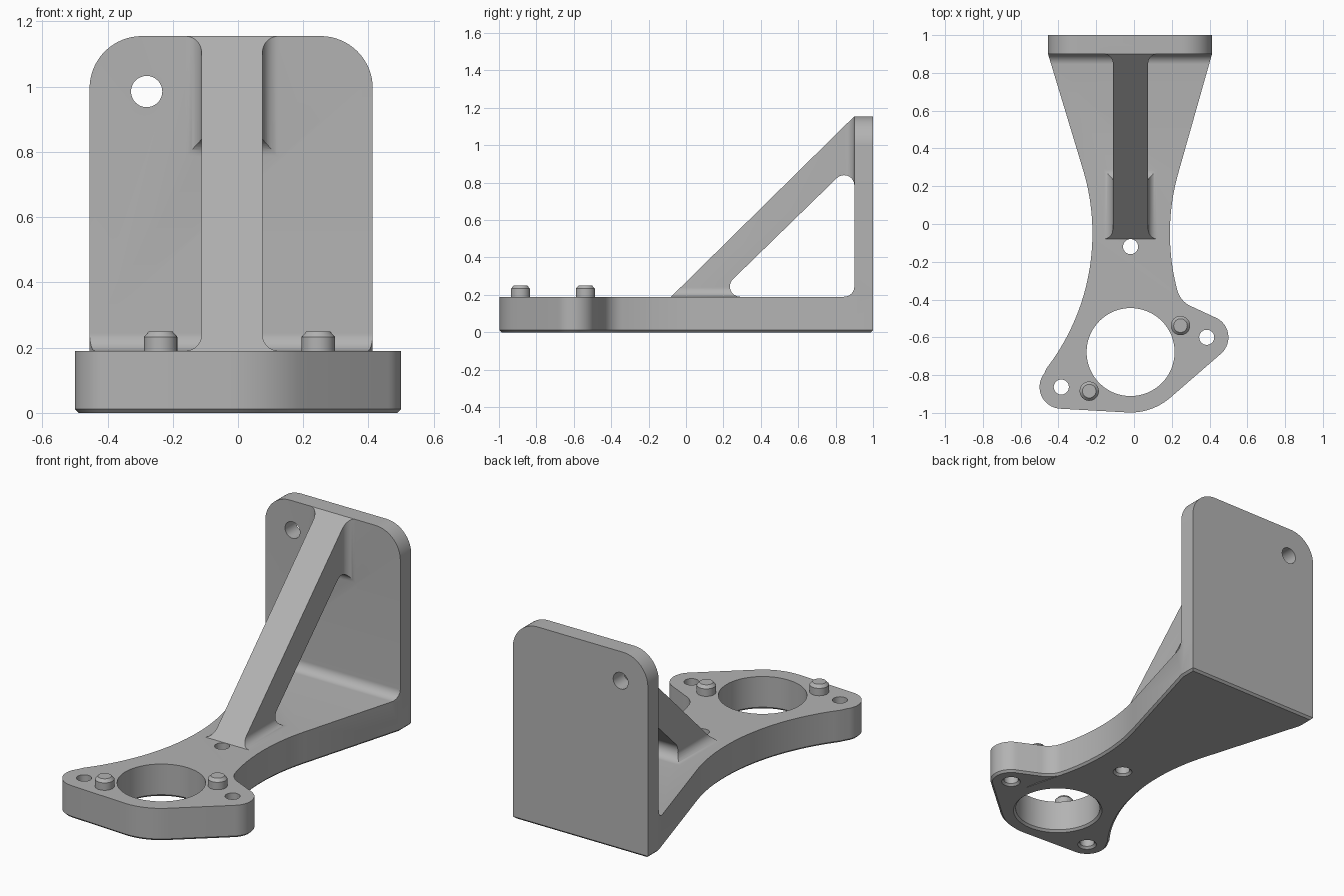
import bpy, bmesh, math
from mathutils import Vector

if "Cube" in bpy.data.objects:
    bpy.data.objects.remove(bpy.data.objects["Cube"], do_unlink=True)

grey = bpy.data.materials.new("machined grey")
grey.use_nodes = True
COLOUR = (0.45, 0.45, 0.45, 1)
grey.diffuse_color = COLOUR
grey.node_tree.nodes["Principled BSDF"].inputs["Base Color"].default_value = COLOUR


def arc(cx, cy, r, start, end, n=12):
    angles = [math.radians(start + (end - start) * i / n) for i in range(n + 1)]
    return [(cx + r * math.cos(a), cy + r * math.sin(a)) for a in angles]


def add_object(name, bm):
    bmesh.ops.recalc_face_normals(bm, faces=bm.faces)
    mesh = bpy.data.meshes.new(name)
    bm.to_mesh(mesh)
    bm.free()
    mesh.materials.append(grey)
    obj = bpy.data.objects.new(name, mesh)
    bpy.context.collection.objects.link(obj)
    return obj


def prism(name, points, axis, low, high, chamfer=0):
    """Extrude a 2D outline along an axis; chamfer is on the low end."""
    place = {"x": lambda p: (low, *p), "y": lambda p: (p[0], low, p[1]),
             "z": lambda p: (*p, low)}[axis]
    bm = bmesh.new()
    face = bm.faces.new([bm.verts.new(place(p)) for p in points])
    move = Vector([(high - low) * (axis == a) for a in "xyz"])
    result = bmesh.ops.extrude_face_region(bm, geom=[face], use_keep_orig=True)
    bmesh.ops.translate(bm, vec=move, verts=[g for g in result["geom"]
                                             if isinstance(g, bmesh.types.BMVert)])
    if chamfer:
        bmesh.ops.recalc_face_normals(bm, faces=bm.faces)
        bmesh.ops.bevel(bm, geom=list(face.edges), offset=chamfer,
                        segments=1, affect="EDGES")
    return add_object(name, bm)


def lathe(name, x, y, rings, sides=40):
    """Round solid standing on z, given (radius, height) rings."""
    bm = bmesh.new()
    loops = [[bm.verts.new((px, py, z)) for px, py in arc(x, y, r, 0, 360, sides)[:-1]]
             for r, z in rings]
    for a, b in zip(loops, loops[1:]):
        for i in range(sides):
            j = (i + 1) % sides
            bm.faces.new((a[i], a[j], b[j], b[i]))
    bm.faces.new(loops[0])
    bm.faces.new(loops[-1])
    return add_object(name, bm)


def combine(target, tool, operation):
    mod = target.modifiers.new(operation.lower(), "BOOLEAN")
    mod.operation, mod.solver, mod.object = operation, "EXACT", tool
    bpy.context.view_layer.objects.active = target
    bpy.ops.object.modifier_apply(modifier=mod.name)
    bpy.data.objects.remove(tool, do_unlink=True)


FLOOR, TOP, LEFT, RIGHT = 0.19, 1.155, 0.413, -0.455
RIB_L, RIB_R, FILLET = 0.075, -0.112, 0.05
MID = -0.018

# Base outline: motor flange, two lugs, waisted neck, square back
outline = (arc(MID, -0.678, 0.32, 267, 311.6)
           + arc(0.385, -0.6, 0.115, -48.4, 71, 16)
           + arc(0.355, -0.317, 0.13, 251, 194.5)
           + arc(1.36, -0.05, 1.17, 194.9, 164, 20)
           + [(LEFT, 0.9), (LEFT, 1), (RIGHT, 1), (RIGHT, 0.9)]
           + arc(-1.39, -0.05, 1.17, 16, -37.5, 28)
           + arc(-0.385, -0.863, 0.115, 142.5, 267, 16))
bracket = prism("bracket", outline, "z", 0, FLOOR, 0.012)

# Upright back plate with rounded top corners
R = 0.16
plate = prism("back_plate", [(RIGHT, FLOOR), (LEFT, FLOOR)]
              + arc(LEFT - R, TOP - R, R, 0, 90, 16)
              + arc(RIGHT + R, TOP - R, R, 90, 180, 16), "y", 0.9, 1)
combine(bracket, plate, "UNION")

# Fillet where the plate meets the base, trimmed to the base outline
corner = prism("corner_fillet", arc(0.845, 0.245, 0.055, 0, -90)
               + [(0.845, 0.17), (0.93, 0.17), (0.93, 0.245)], "x", -0.5, 0.5)
combine(corner, prism("trim", outline, "z", 0.1, 0.4), "INTERSECT")
combine(bracket, corner, "UNION")


# Diagonal rib with rounded window ends
def rib(name, low, high):
    profile = ([(-0.1, 0.17), (0.29, 0.17)]
               + arc(0.29, 0.245, 0.055, 270, 135)
               + arc(0.845, 0.785, 0.055, 135, 0)
               + [(0.93, 0.785), (0.93, TOP), (0.9, TOP)])
    return prism(name, profile, "x", low, high)


combine(bracket, rib("rib", RIB_R, RIB_L), "UNION")

# Fillets flaring the rib sides into the plate and into the base
for side, edge in ((1, RIB_L), (-1, RIB_R)):
    c = edge + side * FILLET
    for axis, wall, out, span in (("z", 0.9, -1, (0.7, 1.2)), ("y", FLOOR, 1, (-0.2, 0.4))):
        curve = [(c - side * FILLET * math.cos(t), wall + out * FILLET * (1 - math.sin(t)))
                 for t in [math.pi / 2 * i / 10 for i in range(11)]]
        back = wall - out * 0.02
        inner = edge - side * 0.02
        section = curve + [(c, back), (inner, back), (inner, wall + out * FILLET)]
        flare = prism("rib_fillet", section, axis, *span)
        combine(flare, rib("trim", -0.3, 0.3), "INTERSECT")
        combine(bracket, flare, "UNION")

# Holes through the base, chamfered underneath
for x, y, r in ((MID, -0.678, 0.233), (MID, -0.12, 0.04),
                (-0.385, -0.863, 0.04), (0.385, -0.6, 0.04)):
    hole = lathe("hole_cutter", x, y, [(r + 0.022, -0.01), (r, 0.012), (r, 0.23)],
                 64 if r > 0.1 else 32)
    combine(bracket, hole, "DIFFERENCE")

# Hole through the plate
combine(bracket, prism("hole_cutter", arc(-0.28, 0.985, 0.048, 0, 360, 32)[:-1],
                       "y", 0.8, 1.1), "DIFFERENCE")

# Locating pins with chamfered tips
pins = [lathe(name, x, y, [(0.051, 0.17), (0.051, 0.233), (0.036, 0.25)], 32)
        for name, x, y in (("right_pin", -0.237, -0.885), ("left_pin", 0.246, -0.538))]

for obj in [bracket] + pins:
    bpy.ops.object.select_all(action="DESELECT")
    obj.select_set(True)
    bpy.context.view_layer.objects.active = obj
    bpy.ops.object.shade_smooth_by_angle(angle=math.radians(30))
